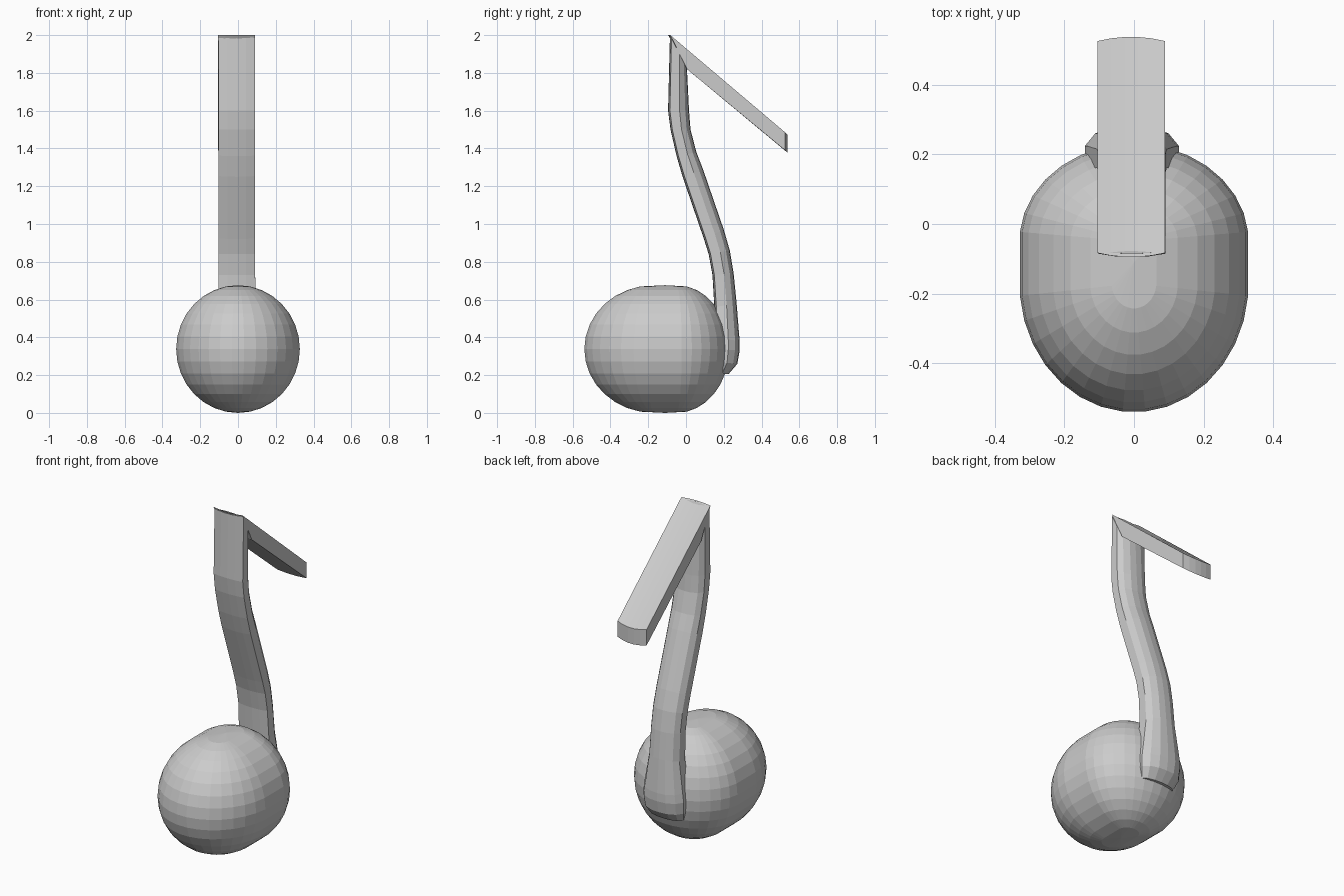
import bpy, bmesh, math
from mathutils import Matrix

if "Cube" in bpy.data.objects:
    bpy.data.objects.remove(bpy.data.objects["Cube"])

gray = bpy.data.materials.new("plain gray")
gray.diffuse_color = (0.6, 0.6, 0.6, 1)
gray.use_nodes = True
gray.node_tree.nodes["Principled BSDF"].inputs["Base Color"].default_value = gray.diffuse_color


def finish(name, bm):
    bmesh.ops.recalc_face_normals(bm, faces=bm.faces)
    mesh = bpy.data.meshes.new(name)
    bm.to_mesh(mesh)
    bm.free()
    mesh.materials.append(gray)
    obj = bpy.data.objects.new(name, mesh)
    bpy.context.collection.objects.link(obj)
    return obj


def loft(name, rings):
    """Skin a closed solid over equal-length rings of points."""
    bm = bmesh.new()
    vs = [[bm.verts.new(p) for p in ring] for ring in rings]
    n = len(vs[0])
    for a, b in zip(vs, vs[1:]):
        for i in range(n):
            j = (i + 1) % n
            bm.faces.new((a[i], a[j], b[j], b[i]))
    bm.faces.new(vs[0])
    bm.faces.new(vs[-1])
    return finish(name, bm)


# Note head: sphere split across its middle and stretched front to back
bm = bmesh.new()
bmesh.ops.create_uvsphere(bm, u_segments=32, v_segments=16, radius=1)
bmesh.ops.rotate(bm, verts=bm.verts, cent=(0, 0, 0),
                 matrix=Matrix.Rotation(math.pi / 32, 3, 'Z'))
for v in bm.verts:
    x, y, z = v.co
    if y > 1e-4:
        y = -0.05 + 0.28 * y
    elif y < -1e-4:
        y = -0.17 + 0.37 * y
    else:
        y = -0.11
    v.co = (x * 0.329, y, 0.338 + 0.338 * z)
finish("note_head", bm)

# Stem: front y, front z, back y, back z, half width
stations = [
    (-0.085, 2.00, 0.005, 1.82, 0.097),
    (-0.095, 1.60, 0.016, 1.60, 0.097),
    (-0.082, 1.50, 0.024, 1.50, 0.097),
    (-0.050, 1.36, 0.055, 1.38, 0.097),
    (-0.018, 1.25, 0.090, 1.29, 0.097),
    (0.095, 0.92, 0.200, 0.97, 0.097),
    (0.120, 0.84, 0.232, 0.86, 0.097),
    (0.140, 0.73, 0.252, 0.74, 0.097),
    (0.150, 0.56, 0.268, 0.58, 0.100),
    (0.150, 0.40, 0.284, 0.38, 0.128),
    (0.150, 0.34, 0.284, 0.33, 0.135),
    (0.150, 0.27, 0.272, 0.26, 0.130),
    (0.150, 0.21, 0.225, 0.205, 0.110),
]
# Section: sideways fraction, depth fraction (front to rounded back)
section = [(-1, 0.09), (-0.5, 0.02), (0, 0), (0.5, 0.02), (1, 0.09),
           (1, 0.55), (0.78, 0.82), (0.4, 0.97), (0, 1),
           (-0.4, 0.97), (-0.78, 0.82), (-1, 0.55)]
loft("stem", [[(-0.006 + u * w, fy + (by - fy) * t, fz + (bz - fz) * t)
               for u, t in section] for fy, fz, by, bz, w in stations])

# Flag: slanted bar with softly bowed ends
columns = []
for u in (-1, -0.6, -0.2, 0.2, 0.6, 1):
    d = 0.012 * (1 - u * u)
    x = -0.008 + 0.097 * u
    columns.append([(x, -0.083 - d, 2.0), (x, 0.525 + d, 1.485 - d),
                    (x, 0.525 + d, 1.39 - d), (x, 0.005, 1.82)])
loft("flag", columns)
